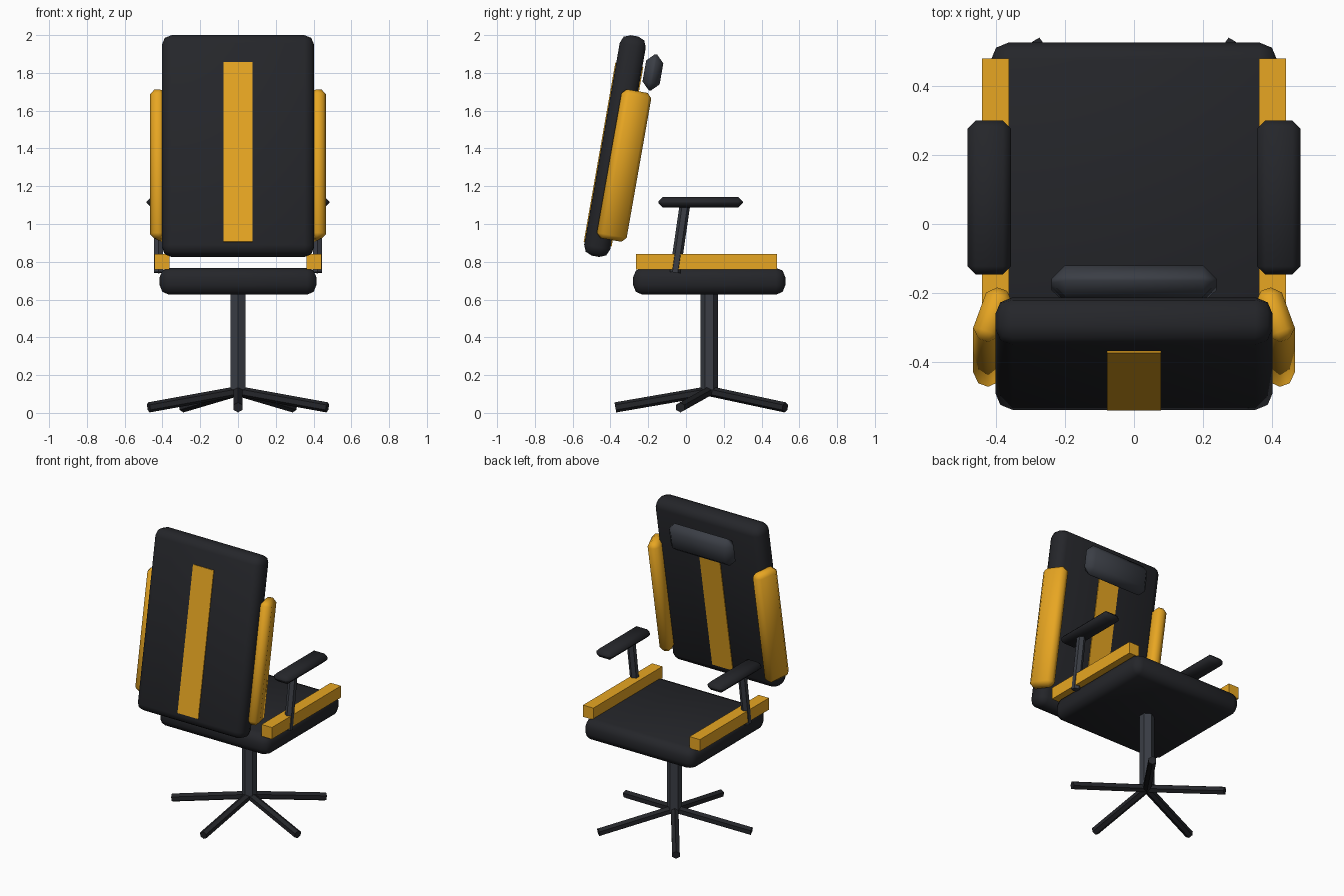
import bpy, bmesh
from math import radians, sin, cos
from mathutils import Matrix, Vector

if "Cube" in bpy.data.objects:
    bpy.data.objects.remove(bpy.data.objects["Cube"])


def material(name, r, g, b):
    m = bpy.data.materials.new(name)
    m.diffuse_color = (r, g, b, 1)
    m.use_nodes = True
    m.node_tree.nodes["Principled BSDF"].inputs["Base Color"].default_value = m.diffuse_color
    return m


DARK = material("dark_fabric", 0.018, 0.019, 0.023)
GREY = material("dark_metal", 0.043, 0.048, 0.06)
GOLD = material("yellow_trim", 0.80, 0.38, 0.016)


def finish(name, bm, mat, matrix):
    me = bpy.data.meshes.new(name)
    bm.to_mesh(me)
    bm.free()
    ob = bpy.data.objects.new(name, me)
    bpy.context.collection.objects.link(ob)
    ob.matrix_world = matrix
    me.materials.append(mat)
    bpy.ops.object.select_all(action='DESELECT')
    ob.select_set(True)
    bpy.context.view_layer.objects.active = ob
    bpy.ops.object.shade_smooth_by_angle(angle=radians(50))
    return ob


def box(name, size, mat, matrix, bevel=0, segments=1):
    bm = bmesh.new()
    bmesh.ops.create_cube(bm, size=1)
    bmesh.ops.scale(bm, vec=size, verts=bm.verts)
    if bevel:
        bmesh.ops.bevel(bm, geom=bm.edges[:], offset=bevel, segments=segments,
                        profile=0.5, affect='EDGES', clamp_overlap=True)
    return finish(name, bm, mat, matrix)


def rod(name, a, b, radius, mat):
    # six-sided bar between two points
    a, b = Vector(a), Vector(b)
    bm = bmesh.new()
    bmesh.ops.create_cone(bm, cap_ends=True, segments=6, radius1=radius,
                          radius2=radius, depth=(b - a).length)
    rot = (b - a).to_track_quat('Z', 'Y').to_matrix().to_4x4()
    ob = finish(name, bm, mat, Matrix.Translation((a + b) / 2) @ rot)
    return ob


def at(x, y, z):
    return Matrix.Translation((x, y, z))


CY = 0.123  # centre of seat and base

# Seat
box("seat", (0.83, 0.806, 0.142), DARK, at(0, CY, 0.697), 0.05, 2)

# Reclined backrest with centre stripe and head cushion
tilt = at(0, -0.376, 1.4125) @ Matrix.Rotation(radians(-10), 4, 'X')
box("backrest", (0.805, 0.14, 1.185), DARK, tilt, 0.05, 2)
box("backrest_stripe", (0.156, 0.15, 0.965), GOLD, tilt @ at(0, 0, -0.045))
box("head_cushion", (0.48, 0.092, 0.193), GREY, tilt @ at(0, 0.13, 0.419), 0.04)

# Paired side parts
for s, side in ((-1, "left"), (1, "right")):
    box("back_bolster_" + side, (0.08, 0.16, 0.80), GOLD,
        tilt @ at(s * 0.41, 0.065, -0.093) @ Matrix.Rotation(radians(20 * s), 4, 'Z'), 0.025)
    box("seat_rail_" + side, (0.078, 0.745, 0.08), GOLD, at(s * 0.402, 0.108, 0.80))
    rod("armrest_post_" + side, (s * 0.42, -0.058, 0.743), (s * 0.42, -0.006, 1.10), 0.028, GREY)
    box("armrest_pad_" + side, (0.127, 0.447, 0.056), DARK, at(s * 0.42, 0.077, 1.115), 0.024)

# Column and five-spoke base
rod("column", (0, CY, 0.11), (0, CY, 0.64), 0.047, GREY)
for i in range(5):
    a = radians(-90 + 72 * i)
    rod(f"base_leg_{i + 1}", (0, CY, 0.115),
        (0.497 * cos(a), CY + 0.497 * sin(a), 0.029), 0.027, DARK)
